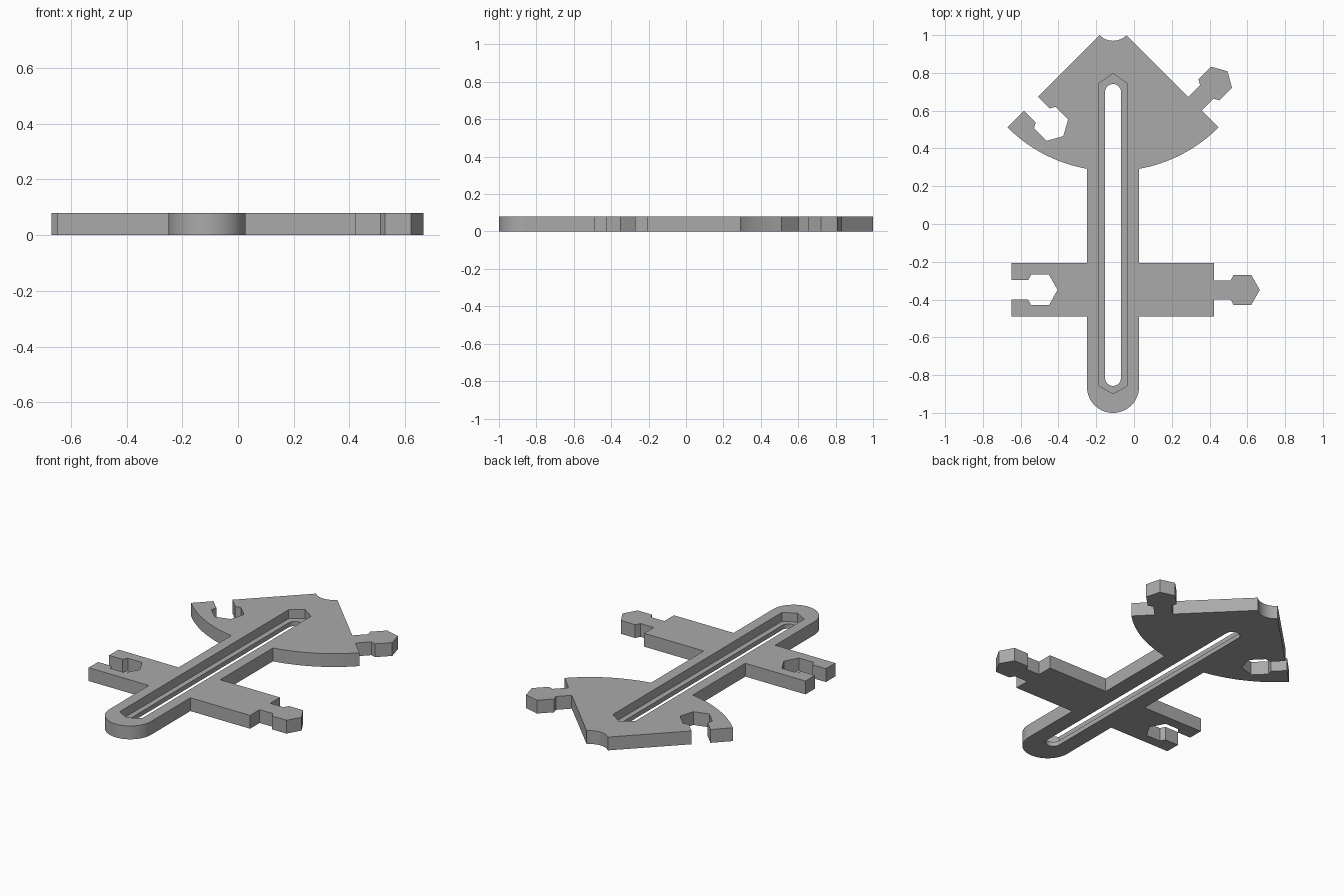
import bpy, bmesh
from math import sin, cos, radians, pi

cube = bpy.data.objects.get("Cube")
if cube:
    bpy.data.objects.remove(cube, do_unlink=True)

MID = -0.111       # centre line of the shaft
THICK = 0.08
LEDGE = 0.027      # height of the recess floor
APEX = (MID, 1.07) # centre of the fan

grey = bpy.data.materials.new("grey")
grey.use_nodes = True
grey.diffuse_color = (0.4, 0.4, 0.4, 1)
grey.node_tree.nodes["Principled BSDF"].inputs["Base Color"].default_value = (0.4, 0.4, 0.4, 1)


def arc(centre, r, start, end, steps):
    angles = [radians(start + (end - start) * i / steps) for i in range(steps + 1)]
    return [(centre[0] + r * cos(a), centre[1] + r * sin(a)) for a in angles]


def connector(origin, angle, gap, socket=False):
    """Hexagon on a short neck, placed at origin and pointing along angle."""
    half = [(0, 0.05 + gap), (0.088, 0.05 + gap), (0.104, 0.079 + gap), (0.198, 0.079 + gap)]
    path = [(u, -v) for u, v in half] + [(0.243, 0)] + half[::-1]
    if socket:
        path.reverse()
    c, s = cos(radians(angle)), sin(radians(angle))
    return [(origin[0] + u * c - v * s, origin[1] + u * s + v * c) for u, v in path]


def prism(name, outline, z0, z1):
    bm = bmesh.new()
    face = bm.faces.new([bm.verts.new((x, y, z0)) for x, y in outline])
    top = bmesh.ops.extrude_face_region(bm, geom=[face])["geom"]
    bmesh.ops.translate(bm, vec=(0, 0, z1 - z0),
                        verts=[v for v in top if isinstance(v, bmesh.types.BMVert)])
    bmesh.ops.recalc_face_normals(bm, faces=bm.faces)
    mesh = bpy.data.meshes.new(name)
    bm.to_mesh(mesh)
    bm.free()
    mesh.materials.append(grey)
    obj = bpy.data.objects.new(name, mesh)
    bpy.context.collection.objects.link(obj)
    return obj


# Plate outline, counterclockwise from the rounded foot
R = 0.138
left, right = MID - R, MID + R
arm_low, arm_high, arm_mid = -0.49, -0.207, -0.349
outline = arc((MID, -0.862), R, 180, 360, 32)
outline += [(right, arm_low), (0.423, arm_low)]
outline += connector((0.423, arm_mid), 0, 0)
outline += [(0.423, arm_high), (right, arm_high)]
outline += arc(APEX, 0.79, -79.9, -45, 16)
outline += connector((0.323, 0.637), 45, 0)
outline += arc(APEX, 0.1, -45, -135, 16)
outline += connector((-0.546, 0.637), -45, 0.002, True)
outline += arc(APEX, 0.79, -135, -100.1, 16)
outline += [(left, arm_high), (-0.648, arm_high)]
outline += connector((-0.648, arm_mid), 0, 0.002, True)
outline += [(-0.648, arm_low), (left, arm_low)]
plate = prism("slotted_plate", outline, 0, THICK)

# Recess with pointed ends, and the rounded slot through its floor
w = 0.074
recess = [(MID - w, -0.857), (MID, -0.898), (MID + w, -0.857),
          (MID + w, 0.745), (MID, 0.796), (MID - w, 0.745)]
r = 0.042
slot = arc((MID, -0.815), r, 180, 360, 16) + arc((MID, 0.699), r, 0, 180, 16)
for cutter in (prism("recess_cutter", recess, LEDGE, 0.2),
               prism("slot_cutter", slot, -0.1, 0.15)):
    cutter.hide_render = True
    mod = plate.modifiers.new(cutter.name, 'BOOLEAN')
    mod.operation = 'DIFFERENCE'
    mod.solver = 'EXACT'
    mod.object = cutter
    bpy.context.view_layer.objects.active = plate
    bpy.ops.object.modifier_apply(modifier=mod.name)
    bpy.data.objects.remove(cutter, do_unlink=True)

bpy.ops.object.select_all(action='DESELECT')
plate.select_set(True)
bpy.ops.object.shade_smooth_by_angle(angle=pi / 6)
